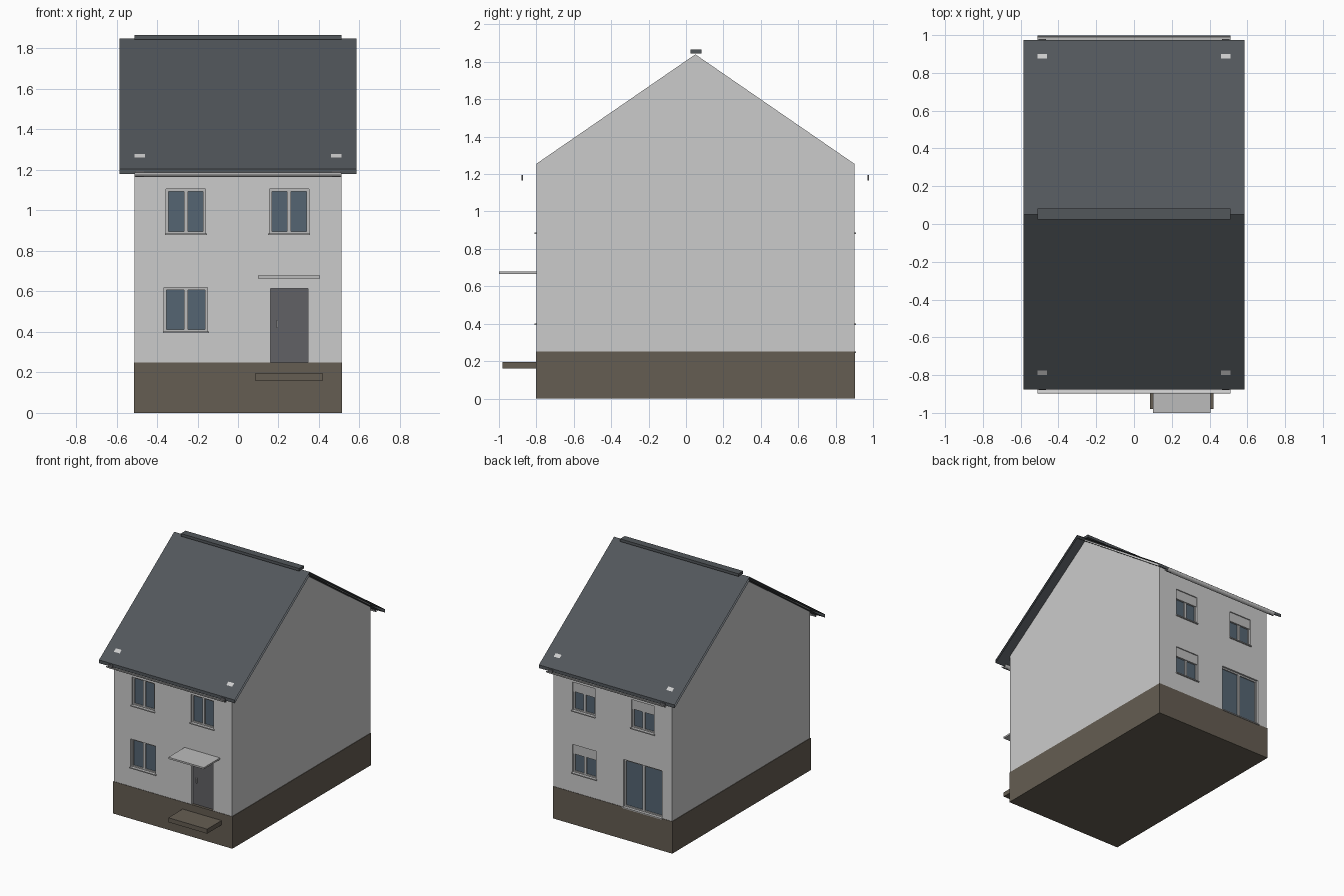
import bpy, math

if "Cube" in bpy.data.objects:
    bpy.data.objects.remove(bpy.data.objects["Cube"])

def mat(name, c):
    m = bpy.data.materials.new(name)
    m.diffuse_color = (*c, 1)
    m.use_nodes = True
    m.node_tree.nodes["Principled BSDF"].inputs["Base Color"].default_value = m.diffuse_color
    return m

WALL = mat("plaster", (0.62, 0.62, 0.62))
BASE = mat("plinth_brown", (0.13, 0.11, 0.085))
ROOF = mat("slate", (0.085, 0.095, 0.105))
GLASS = mat("glass", (0.09, 0.13, 0.17))
FRAME = mat("frame", (0.5, 0.5, 0.5))
DOOR = mat("door_grey", (0.12, 0.12, 0.13))
LIGHT = mat("light_metal", (0.75, 0.73, 0.75))

def mesh(name, verts, faces, m):
    me = bpy.data.meshes.new(name)
    me.from_pydata(verts, [], faces)
    ob = bpy.data.objects.new(name, me)
    bpy.context.collection.objects.link(ob)
    me.materials.append(m)
    return ob

def box(name, x0, x1, y0, y1, z0, z1, m):
    y0, y1 = sorted((y0, y1))
    v = [(x, y, z) for x in (x0, x1) for y in (y0, y1) for z in (z0, z1)]
    f = [(0, 1, 3, 2), (4, 6, 7, 5), (0, 4, 5, 1), (2, 3, 7, 6), (0, 2, 6, 4), (1, 5, 7, 3)]
    return mesh(name, v, f, m)

def extrude(name, prof, hx, m, caps=False, closed=True):
    """Sweep a (y, z) profile along x from -hx to hx."""
    n = len(prof)
    v = [(s * hx, y, z) for s in (-1, 1) for y, z in prof]
    f = [(i, (i + 1) % n, n + (i + 1) % n, n + i) for i in range(n if closed else n - 1)]
    if caps:
        f += [tuple(range(n - 1, -1, -1)), tuple(range(n, 2 * n))]
    return mesh(name, v, f, m)

YF, YB, YC, D = -0.80, 0.90, 0.05, 0.03

# Plinth and gabled body
box("plinth", -0.514, 0.514, YF - 0.003, YB + 0.003, 0, 0.25, BASE)
body = extrude("walls", [(YF, 0.25), (YB, 0.25), (YB, 1.255), (YC, 1.84), (YF, 1.255)],
               0.51, WALL, caps=True)

# Openings cut into the walls, each filled with a frame and panes
def opening(name, side, x0, x1, z0, z1, kind):
    y = YF if side < 0 else YB
    cut = box(name + "_cutter", x0, x1, y - side * D, y + side * 0.05,
              z0 - (0.02 if z0 < 0.26 else 0), z1, WALL)
    cut.hide_render = True
    cut.hide_viewport = True
    mod = body.modifiers.new(name, 'BOOLEAN')
    mod.object = cut
    mod.solver = 'EXACT'
    yi = y - side * D
    if kind == "door":
        box(name, x0, x1, yi, yi + side * 0.012, z0, z1, DOOR)
        box(name + "_handle", x0 + 0.03, x0 + 0.038, yi, yi + side * 0.022, 0.42, 0.46, FRAME)
        return
    b, xm, t = 0.012, (x0 + x1) / 2, 0.016
    for i, (a, c) in enumerate(((x0, x0 + b), (xm - 0.01, xm + 0.01), (x1 - b, x1))):
        box(f"{name}_post_{i}", a, c, yi, yi + side * t, z0, z1, FRAME)
    for i, a in enumerate((z0, z1 - b)):
        box(f"{name}_rail_{i}", x0, x1, yi, yi + side * t, a, a + b, FRAME)
    box(name + "_glass", x0 + 0.005, x1 - 0.005, yi, yi + side * 0.008, z0 + 0.005, z1 - 0.005, GLASS)
    box(name + "_sill", x0 - 0.006, x1 + 0.006, yi, y + side * 0.01, z0 - 0.006, z0 + 0.002, FRAME)
    if kind == "shutter":
        box(name + "_shutter", x0, x1, yi, yi + side * 0.022, z1 - 0.075, z1, FRAME)

opening("front_window_upper_left", -1, -0.355, -0.16, 0.885, 1.105, "window")
opening("front_window_upper_right", -1, 0.155, 0.35, 0.885, 1.105, "window")
opening("front_window_lower", -1, -0.365, -0.15, 0.40, 0.62, "window")
opening("front_door", -1, 0.16, 0.345, 0.25, 0.615, "door")
opening("back_window_upper_right", 1, 0.155, 0.35, 0.885, 1.105, "shutter")
opening("back_window_upper_left", 1, -0.355, -0.16, 0.885, 1.105, "shutter")
opening("back_window_lower", 1, 0.145, 0.35, 0.40, 0.62, "shutter")
opening("patio_door", 1, -0.425, -0.09, 0.25, 0.62, "window")

# Canopy and step at the front door
box("canopy", 0.10, 0.405, -1.0, YF, 0.665, 0.678, FRAME)
box("doorstep", 0.085, 0.42, -0.98, YF, 0.16, 0.195, BASE)

# Thin roof shell, open at the gable ends, and its ridge cap
W = 0.925
extrude("roof", [(YC - W, 1.205), (YC, 1.85), (YC + W, 1.205),
                 (YC + W, 1.18), (YC, 1.825), (YC - W, 1.18)], 0.585, ROOF)
box("ridge_cap", -0.51, 0.51, 0.025, 0.083, 1.845, 1.866, ROOF)

# Gutters, brackets and the light roof vents near each eave
for s, nm in ((-1, "front"), (1, "back")):
    yg = YC + s * 0.925
    arc = [(yg + 0.022 * math.cos(a), 1.188 - 0.022 * math.sin(a))
           for a in [math.pi * i / 8 for i in range(9)]]
    extrude(nm + "_gutter", arc, 0.51, LIGHT, closed=False)
    slope = 0.645 / W
    for x in (-0.485, 0.485):
        box(f"{nm}_bracket", x - 0.02, x + 0.02, yg - 0.004, yg + 0.004, 1.166, 1.195, DOOR)
        pts = [(x + dx, YC + s * d, 1.853 - d * slope)
               for dx, d in ((-0.025, 0.825), (0.025, 0.825), (0.025, 0.85), (-0.025, 0.85))]
        mesh(nm + "_roof_vent", pts, [(0, 1, 2, 3) if s > 0 else (3, 2, 1, 0)], LIGHT)

# Consistent outward normals
import bmesh
for ob in bpy.data.objects:
    if "vent" in ob.name or "gutter" in ob.name:
        continue
    bm = bmesh.new()
    bm.from_mesh(ob.data)
    bmesh.ops.recalc_face_normals(bm, faces=bm.faces)
    bm.to_mesh(ob.data)
    bm.free()
